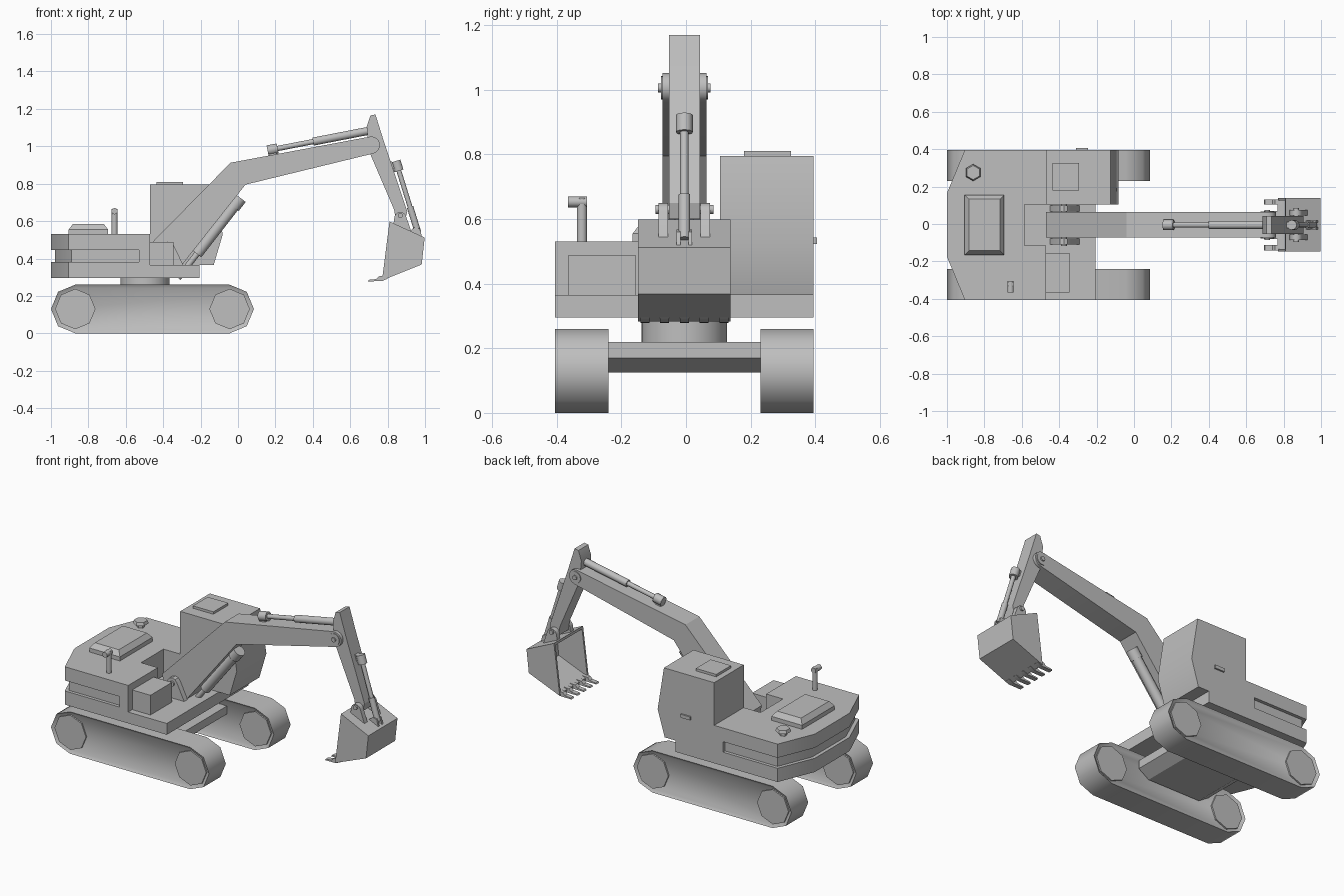
import bpy, bmesh, math
from mathutils import Vector

if "Cube" in bpy.data.objects:
    bpy.data.objects.remove(bpy.data.objects["Cube"])

GREY = (0.52, 0.52, 0.52, 1)
mat = bpy.data.materials.new("plain grey")
mat.use_nodes = True
mat.diffuse_color = GREY
mat.node_tree.nodes["Principled BSDF"].inputs["Base Color"].default_value = GREY
C = -0.005  # machine centre line in y


def finish(name, bm, angle=30):
    bmesh.ops.recalc_face_normals(bm, faces=bm.faces)
    me = bpy.data.meshes.new(name)
    bm.to_mesh(me)
    bm.free()
    me.materials.append(mat)
    ob = bpy.data.objects.new(name, me)
    bpy.context.collection.objects.link(ob)
    bpy.ops.object.select_all(action='DESELECT')
    ob.select_set(True)
    bpy.context.view_layer.objects.active = ob
    bpy.ops.object.shade_smooth_by_angle(angle=math.radians(angle))
    return ob


def prism_bm(pts, lo, hi, axis):
    """Extrude a 2D outline: xz outline along y, or xy outline along z."""
    bm = bmesh.new()
    at = (lambda p, t: (p[0], t + C, p[1])) if axis == 'Y' else (lambda p, t: (p[0], p[1] + C, t))
    a = [bm.verts.new(at(p, lo)) for p in pts]
    b = [bm.verts.new(at(p, hi)) for p in pts]
    bm.faces.new(a)
    bm.faces.new(b)
    for i in range(len(pts)):
        j = (i + 1) % len(pts)
        bm.faces.new((a[i], a[j], b[j], b[i]))
    bmesh.ops.recalc_face_normals(bm, faces=bm.faces)
    return bm


def prism(name, pts, lo, hi, axis='Y', angle=30):
    return finish(name, prism_bm(pts, lo, hi, axis), angle)


def box(name, x0, x1, y0, y1, z0, z1):
    return prism(name, [(x0, y0), (x1, y0), (x1, y1), (x0, y1)], z0, z1, 'Z')


def rod(name, p0, p1, r, n=16, r2=None, angle=50):
    """Cylinder or cone between two points (y is relative to the centre line)."""
    p0, p1 = Vector(p0), Vector(p1)
    d = p1 - p0
    bm = bmesh.new()
    bmesh.ops.create_cone(bm, cap_ends=True, segments=n, radius1=r,
                          radius2=r if r2 is None else r2, depth=d.length)
    q = Vector((0, 0, 1)).rotation_difference(d)
    for v in bm.verts:
        v.co = q @ v.co + (p0 + p1) / 2 + Vector((0, C, 0))
    return finish(name, bm, angle)


def arc(cx, cz, r, a0, a1, n):
    return [(cx + r * math.cos(math.radians(a0 + (a1 - a0) * i / n)),
             cz + r * math.sin(math.radians(a0 + (a1 - a0) * i / n))) for i in range(n + 1)]


# Crawler tracks with recessed sides and octagonal wheels
REAR, FRONT, R = -0.87, -0.045, 0.13
outline = arc(FRONT, R, R, -90, 90, 4) + arc(REAR, R, R, 90, 270, 4)
for side, lo, hi in (("right", -0.4, -0.235), ("left", 0.235, 0.4)):
    bm = prism_bm(outline, lo, hi, 'Y')
    caps = [f for f in bm.faces if abs(f.normal.y) > 0.9]
    bmesh.ops.inset_individual(bm, faces=caps, thickness=0.018, depth=-0.012)
    finish(side + "_track", bm, 50)
    for pos, x in (("front", FRONT), ("rear", REAR)):
        bm = prism_bm(arc(x, R, 0.108, 0, 315, 7), lo + 0.003, hi - 0.003, 'Y')
        finish(f"{side}_{pos}_wheel", bm, 30)

# Undercarriage and slewing ring
prism("undercarriage", [(-0.74, 0.22), (-0.24, 0.22), (-0.24, 0.17), (-0.31, 0.125),
                        (-0.67, 0.125), (-0.74, 0.17)], -0.24, 0.24)
rod("slewing_ring", (-0.497, 0, 0.21), (-0.497, 0, 0.3), 0.132, 32)

# Upper body: stacked slabs, with a groove around the rear and a slot for the boom
back = [(-0.905, 0.4), (-1.0, 0.17), (-1.0, -0.17), (-0.905, -0.4)]
slot = [(-0.47, -0.4), (-0.47, -0.11), (-0.585, -0.11), (-0.585, 0.11), (-0.47, 0.11), (-0.47, 0.4)]
groove = [(-0.53, 0.4), (-0.53, 0.38), (-0.89, 0.38), (-0.978, 0.165),
          (-0.978, -0.165), (-0.89, -0.38), (-0.53, -0.38), (-0.53, -0.4)]
prism("deck", back + [(-0.205, -0.4), (-0.205, 0.4)], 0.295, 0.365, 'Z')
prism("body_lower_band", back + slot, 0.365, 0.38, 'Z')
prism("body_groove_band", groove + slot, 0.38, 0.445, 'Z')
prism("body_upper_band", back + slot, 0.445, 0.53, 'Z')
box("tool_box", -0.475, -0.345, -0.36, -0.15, 0.36, 0.487)

# Cab with roof hatch and door handle
prism("cab", [(-0.47, 0.365), (-0.13, 0.365), (-0.082, 0.527), (-0.125, 0.795), (-0.47, 0.795)],
      0.11, 0.4)
box("roof_hatch", -0.435, -0.295, 0.185, 0.33, 0.79, 0.81)
box("door_handle", -0.31, -0.245, 0.395, 0.41, 0.522, 0.543)

# Engine cover with bevelled top
bm = prism_bm([(-0.905, -0.16), (-0.695, -0.16), (-0.695, 0.16), (-0.905, 0.16)], 0.52, 0.555, 'Z')
top = [f for f in bm.faces if f.normal.z > 0.9]
bmesh.ops.inset_region(bm, faces=top, thickness=0.032, depth=0.03)
finish("engine_cover", bm)

# Filler cap and exhaust pipe
rod("filler_neck", (-0.86, 0.28, 0.525), (-0.86, 0.28, 0.56), 0.022, 6, angle=20)
rod("filler_cap", (-0.86, 0.28, 0.553), (-0.86, 0.28, 0.572), 0.045, 6, 0.038, angle=20)
rod("exhaust_stem", (-0.66, -0.317, 0.525), (-0.66, -0.317, 0.665), 0.016, 10)
rod("exhaust_tip", (-0.66, -0.301, 0.653), (-0.66, -0.36, 0.653), 0.017, 10)

# Boom, its foot brackets and pins
prism("boom", [(-0.44, 0.36), (-0.30, 0.365), (0.04, 0.795)]
      + arc(0.713, 1.006, 0.046, -77, 101, 8) + [(-0.04, 0.912), (-0.47, 0.475)], -0.068, 0.068)
for side, s in (("right", -1), ("left", 1)):
    y = sorted((s * 0.072, s * 0.105))
    prism(side + "_boom_bracket", [(-0.45, 0.36), (-0.29, 0.36)] + arc(-0.375, 0.455, 0.035, 20, 160, 4),
          *y)
rod("boom_foot_pin", (-0.375, -0.113, 0.455), (-0.375, 0.113, 0.455), 0.016)
rod("elbow_boss", (0.713, -0.073, 1.006), (0.713, 0.073, 1.006), 0.036, 20)
rod("elbow_pin", (0.713, -0.081, 1.006), (0.713, 0.081, 1.006), 0.014, 12)

# Stick
prism("stick", [(0.688, 1.105), (0.708, 1.165), (0.735, 1.17), (0.785, 1.01), (0.905, 0.65),
                (0.892, 0.6), (0.845, 0.6), (0.835, 0.66), (0.70, 0.975)], -0.048, 0.048)


def ram(name, a, b, split, r_rod, r_barrel, r_collar, collar=0.055, barrel_at_end=True):
    """Hydraulic ram from a to b with a collar around a; split is where rod and barrel meet."""
    a, b = Vector((a[0], 0, a[1])), Vector((b[0], 0, b[1]))
    d = (b - a).normalized()
    m = a.lerp(b, split)
    rod(name + "_rod", a, b, r_rod, 12)
    rod(name + "_barrel", *((m, b) if barrel_at_end else (a, m)), r_barrel, 14)
    rod(name + "_collar", a - d * collar / 2, a + d * collar / 2, r_collar, 14)


ram("stick_ram", (0.185, 0.983), (0.70, 1.083), 0.42, 0.014, 0.022, 0.028)
box("stick_ram_mount", 0.165, 0.205, -0.018, 0.018, 0.935, 0.98)
ram("lift_ram", (-0.005, 0.70), (-0.32, 0.295), 0.68, 0.016, 0.03, 0.036, 0.06, False)
ram("bucket_ram", (0.852, 0.895), (0.962, 0.54), 0.62, 0.013, 0.018, 0.026)
prism("bucket_ram_mount", [(0.80, 0.885), (0.852, 0.875), (0.852, 0.915), (0.79, 0.92)], -0.016, 0.016)

# Bucket: bent shell, side plates, lip and teeth
outer = [(0.81, 0.598), (0.998, 0.512), (0.982, 0.368), (0.77, 0.283)]
inner = [(0.768, 0.298), (0.968, 0.378), (0.981, 0.504), (0.808, 0.583)]
prism("bucket_shell", outer + inner, -0.13, 0.13)
for side, lo, hi in (("right", -0.143, -0.13), ("left", 0.13, 0.143)):
    prism(side + "_bucket_side", outer, lo, hi)
for i in range(5):
    y = -0.122 + i * 0.061
    prism(f"bucket_tooth_{i + 1}", [(0.695, 0.278), (0.77, 0.279), (0.80, 0.292), (0.79, 0.308),
                                    (0.755, 0.305), (0.74, 0.29), (0.70, 0.286)], y - 0.014, y + 0.014)

# Bucket hinge ears, pin and ram clevis
for side, s in (("right", -1), ("left", 1)):
    y = sorted((s * 0.05, s * 0.08))
    prism(side + "_bucket_ear", [(0.83, 0.575), (0.93, 0.535)] + arc(0.868, 0.617, 0.032, 10, 170, 6), *y)
    y = sorted((s * 0.012, s * 0.024))
    prism(side + "_ram_clevis", [(0.91, 0.54), (0.985, 0.51), (0.972, 0.56), (0.945, 0.568)], *y)
rod("bucket_pin", (0.868, -0.09, 0.63), (0.868, 0.09, 0.63), 0.014, 12)
